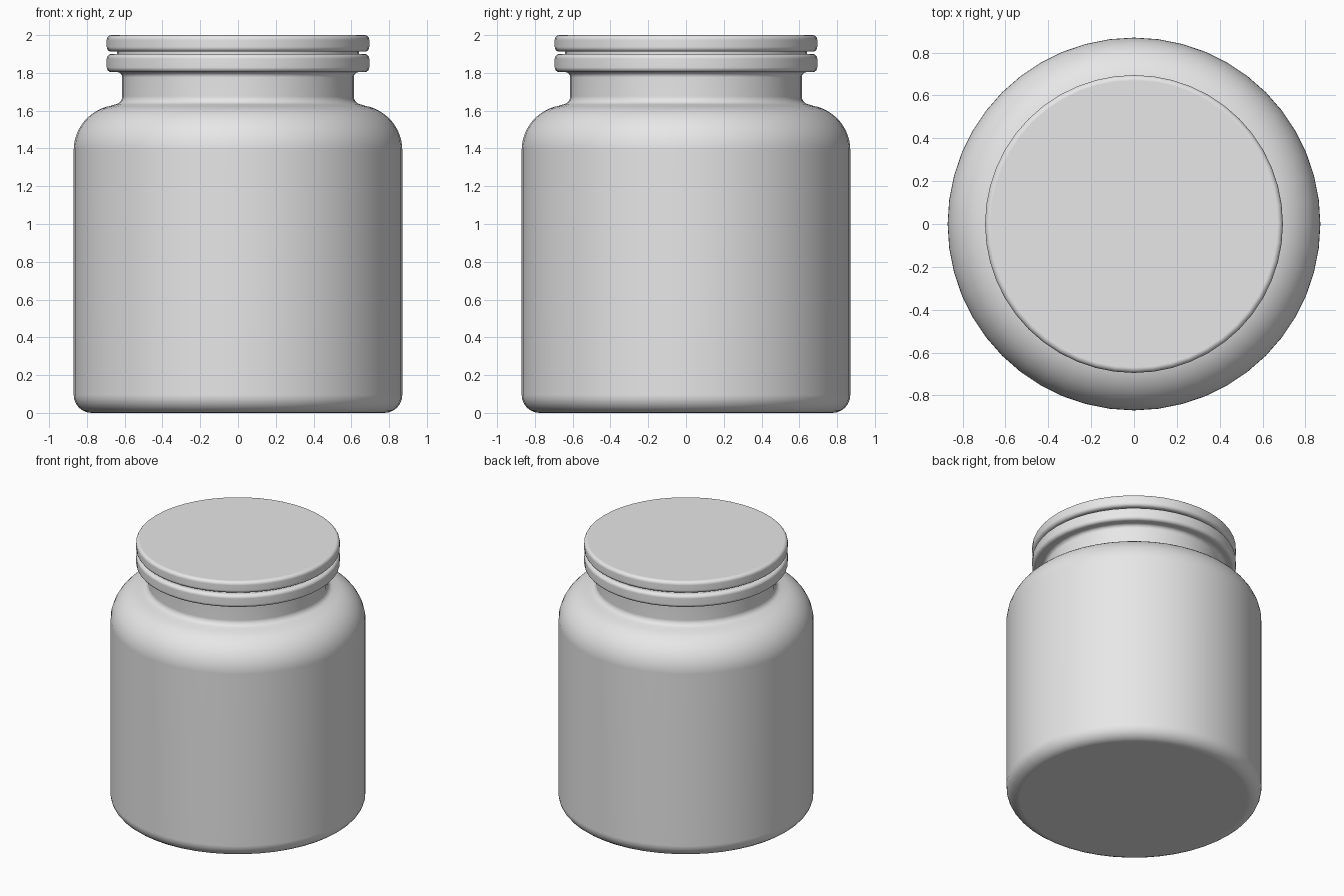
import bpy
import bmesh
from math import cos, sin, radians

SIDES = 48

cube = bpy.data.objects.get("Cube")
if cube:
    bpy.data.objects.remove(cube, do_unlink=True)

grey = bpy.data.materials.new("light_grey")
grey.use_nodes = True
grey.diffuse_color = (0.8, 0.8, 0.8, 1)
grey.node_tree.nodes["Principled BSDF"].inputs["Base Color"].default_value = (0.8, 0.8, 0.8, 1)


def arc(r, z, radius, start, end, steps=6):
    """Rounded corner of a profile, centred on (r, z)."""
    angles = [radians(start + (end - start) * i / steps) for i in range(steps + 1)]
    return [(r + radius * cos(a), z + radius * sin(a)) for a in angles]


def lathe(name, profile, closed=False):
    """Turn a bottom-to-top profile around z; open ends get flat caps."""
    bm = bmesh.new()
    rings = []
    for r, z in profile:
        turn = [radians(360 * k / SIDES) for k in range(SIDES)]
        rings.append([bm.verts.new((r * cos(a), r * sin(a), z)) for a in turn])
    pairs = list(zip(rings, rings[1:]))
    if closed:
        pairs.append((rings[-1], rings[0]))
    else:
        bm.faces.new(rings[0][::-1])
        bm.faces.new(rings[-1])
    for low, high in pairs:
        for k in range(SIDES):
            n = (k + 1) % SIDES
            bm.faces.new((low[k], low[n], high[n], high[k]))
    bmesh.ops.recalc_face_normals(bm, faces=bm.faces)
    mesh = bpy.data.meshes.new(name)
    bm.to_mesh(mesh)
    bm.free()
    mesh.materials.append(grey)
    obj = bpy.data.objects.new(name, mesh)
    bpy.context.collection.objects.link(obj)
    bpy.ops.object.select_all(action='DESELECT')
    obj.select_set(True)
    bpy.context.view_layer.objects.active = obj
    bpy.ops.object.shade_smooth_by_angle(angle=radians(40))
    # Keep the broad flat faces evenly shaded
    weighted = obj.modifiers.new("even_shading", 'WEIGHTED_NORMAL')
    weighted.keep_sharp = True
    return obj


# Jar: rounded base, straight wall, domed shoulder, neck and rim, hollow inside
outside = (arc(0.775, 0.095, 0.095, -90, 0)
           + arc(0.63, 1.39, 0.24, 0, 80, 12)
           + arc(0.655, 1.675, 0.042, 260, 180)
           + arc(0.64, 1.777, 0.027, 180, 90)
           + arc(0.67, 1.829, 0.025, -90, 0)
           + arc(0.67, 1.875, 0.025, 0, 90))
inside = (arc(0.57, 1.88, 0.02, 90, 180)
          + [(0.55, 1.62)]
          + arc(0.59, 1.37, 0.22, 80, 0, 8)
          + arc(0.73, 0.13, 0.08, 0, -90))
lathe("jar", outside + inside)

# Sealing ring between rim and lid
lathe("seal", [(0.57, 1.895), (0.64, 1.895), (0.64, 1.92), (0.57, 1.92)], closed=True)

# Flat disc lid with rounded edges
lathe("lid", arc(0.67, 1.937, 0.025, -90, 0) + arc(0.67, 1.975, 0.025, 0, 90))
